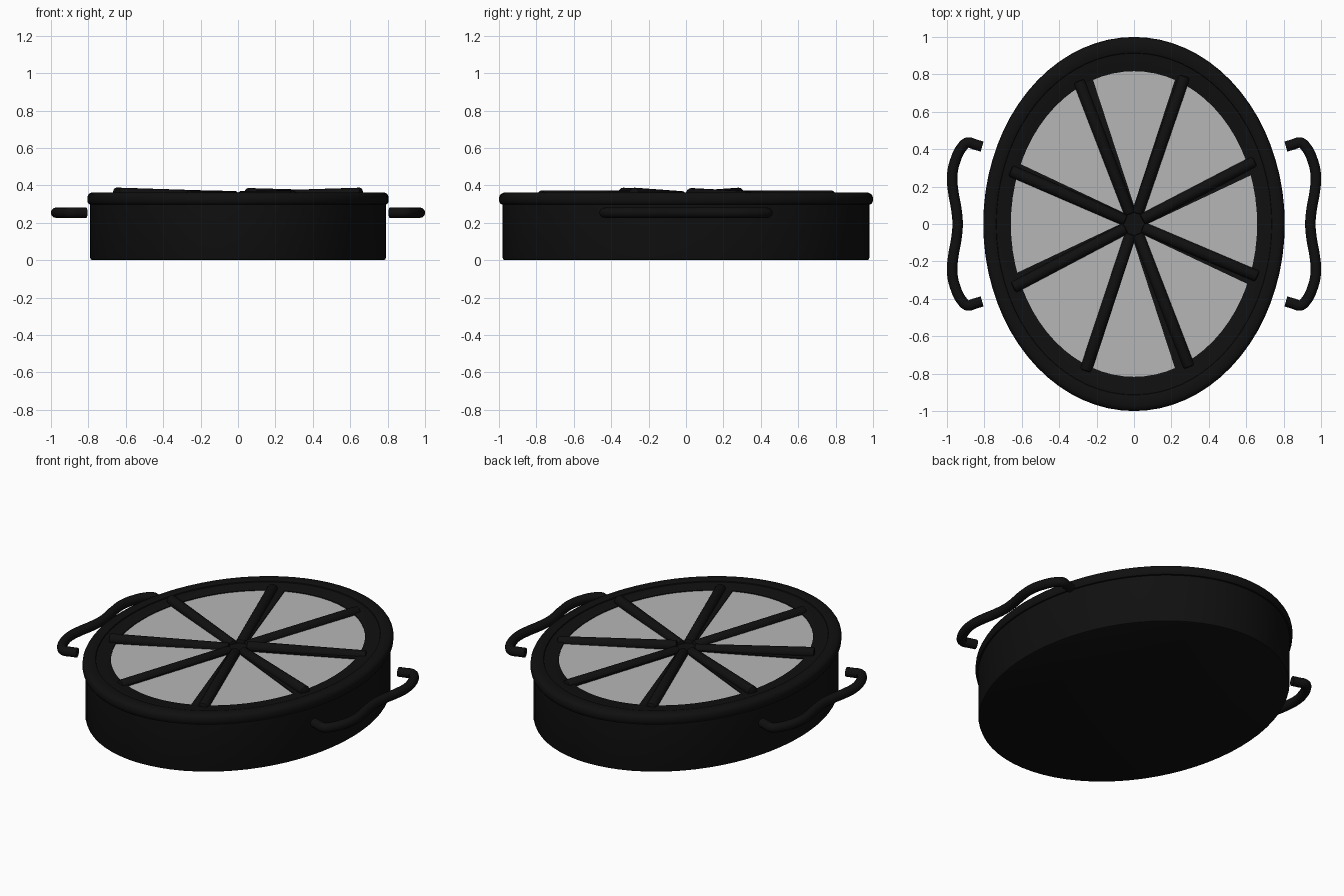
import bpy, bmesh, math
from mathutils import Vector

cube = bpy.data.objects.get("Cube")
if cube:
    bpy.data.objects.remove(cube)

OVAL = 0.806   # width of the oval relative to its length
SEGS = 72


def material(name, color, rough):
    m = bpy.data.materials.new(name)
    m.use_nodes = True
    m.diffuse_color = color
    bsdf = m.node_tree.nodes["Principled BSDF"]
    bsdf.inputs["Base Color"].default_value = color
    bsdf.inputs["Roughness"].default_value = rough
    return m


black = material("black_metal", (0.005, 0.005, 0.005, 1), 0.6)
grey = material("grey_panel", (0.47, 0.47, 0.47, 1), 0.6)


def finish(name, bm, mat):
    bmesh.ops.recalc_face_normals(bm, faces=bm.faces)
    mesh = bpy.data.meshes.new(name)
    bm.to_mesh(mesh)
    bm.free()
    mesh.materials.append(mat)
    obj = bpy.data.objects.new(name, mesh)
    bpy.context.collection.objects.link(obj)
    bpy.ops.object.select_all(action='DESELECT')
    obj.select_set(True)
    bpy.context.view_layer.objects.active = obj
    bpy.ops.object.shade_smooth_by_angle(angle=math.radians(35))
    return obj


def oval_lathe(name, profile, mat, closed=False):
    """Sweep (radius, z) points round an oval; open profiles are capped."""
    bm = bmesh.new()
    rings = []
    for r, z in profile:
        rings.append([bm.verts.new((r * OVAL * math.cos(2 * math.pi * i / SEGS),
                                    r * math.sin(2 * math.pi * i / SEGS), z))
                      for i in range(SEGS)])
    pairs = list(zip(rings, rings[1:]))
    if closed:
        pairs.append((rings[-1], rings[0]))
    else:
        bm.faces.new(rings[0])
        bm.faces.new(rings[-1])
    for a, b in pairs:
        for i in range(SEGS):
            j = (i + 1) % SEGS
            bm.faces.new((a[i], a[j], b[j], b[i]))
    return finish(name, bm, mat)


def rod(name, start, end, radius):
    """Round bar between two points, with slightly rounded ends."""
    start, end = Vector(start), Vector(end)
    axis = end - start
    bm = bmesh.new()
    bmesh.ops.create_cone(bm, cap_ends=True, segments=16, radius1=radius,
                          radius2=radius, depth=axis.length)
    rims = [e for e in bm.edges if abs(e.verts[0].co.z - e.verts[1].co.z) < 1e-5]
    bmesh.ops.bevel(bm, geom=rims, offset=radius * 0.3, segments=2,
                    profile=0.5, affect='EDGES')
    turn = axis.to_track_quat('Z', 'Y')
    for v in bm.verts:
        v.co = turn @ v.co + (start + end) / 2
    return finish(name, bm, black)


def flat_bar(name, end, width, z0, z1):
    """Flat strip from the centre out to a point."""
    end = Vector((end[0], end[1], 0))
    side = Vector((-end.y, end.x, 0)).normalized() * width / 2
    bm = bmesh.new()
    low = [bm.verts.new(p + Vector((0, 0, z0)))
           for p in (side, -side, end - side, end + side)]
    face = bm.faces.new(low)
    top = bmesh.ops.extrude_face_region(bm, geom=[face])["geom"]
    for v in top:
        if isinstance(v, bmesh.types.BMVert):
            v.co.z = z1
    return finish(name, bm, black)


# Shallow oval body with a softened bottom edge
oval_lathe("body", [(0.968, 0), (0.977, 0.004), (0.981, 0.014), (0.981, 0.32),
                    (0.90, 0.325)], black)

# Rounded outer rim
oval_lathe("rim", [(0.975, 0.297), (0.99, 0.300), (0.998, 0.311), (1.0, 0.325),
                   (0.998, 0.342), (0.99, 0.354), (0.972, 0.362), (0.93, 0.362),
                   (0.915, 0.357), (0.91, 0.345), (0.91, 0.297)], black, True)

# Inner band that frames the panel
oval_lathe("inner_band", [(0.93, 0.32), (0.93, 0.352), (0.825, 0.348),
                          (0.817, 0.345), (0.817, 0.32)], black, True)

# Grey oval panel
oval_lathe("panel", [(0.83, 0.322), (0.83, 0.340)], grey)

# Flat dividers across the panel
for i, (sx, sy) in enumerate([(1, 1), (-1, 1), (-1, -1), (1, -1)]):
    flat_bar(f"long_divider_{i}", (sx * 0.258, sy * 0.79), 0.062, 0.33, 0.346)
    flat_bar(f"side_divider_{i}", (sx * 0.64, sy * 0.302), 0.062, 0.33, 0.346)

# Round bars above the dividers: end point, inner height, outer height
bars = [(0.27, 0.79, 0.340, 0.341), (-0.295, 0.765, 0.340, 0.341),
        (-0.26, -0.785, 0.340, 0.341), (0.295, -0.765, 0.340, 0.341),
        (0.645, 0.335, 0.355, 0.338), (0.66, -0.28, 0.338, 0.357),
        (-0.66, 0.285, 0.338, 0.357), (-0.645, -0.34, 0.338, 0.357)]
for i, (x, y, z_in, z_out) in enumerate(bars):
    rod(f"spoke_bar_{i}", (x * 0.07, y * 0.07, z_in), (x, y, z_out), 0.031)

# Bent side handles
half = [(0.812, 0.414), (0.85, 0.425), (0.89, 0.435), (0.92, 0.41),
        (0.955, 0.34), (0.972, 0.26), (0.966, 0.17), (0.95, 0.08)]
path = half + [(0.943, 0)] + [(x, -y) for x, y in reversed(half)]
for name, sx in (("left_handle", 1), ("right_handle", -1)):
    curve = bpy.data.curves.new(name, 'CURVE')
    curve.dimensions = '3D'
    curve.bevel_depth = 0.028
    curve.bevel_resolution = 4
    curve.use_fill_caps = True
    curve.resolution_u = 6
    spline = curve.splines.new('BEZIER')
    spline.bezier_points.add(len(path) - 1)
    for point, (x, y) in zip(spline.bezier_points, path):
        point.co = (sx * x, y, 0.254)
        point.handle_left_type = point.handle_right_type = 'AUTO'
    curve.materials.append(black)
    bpy.context.collection.objects.link(bpy.data.objects.new(name, curve))
